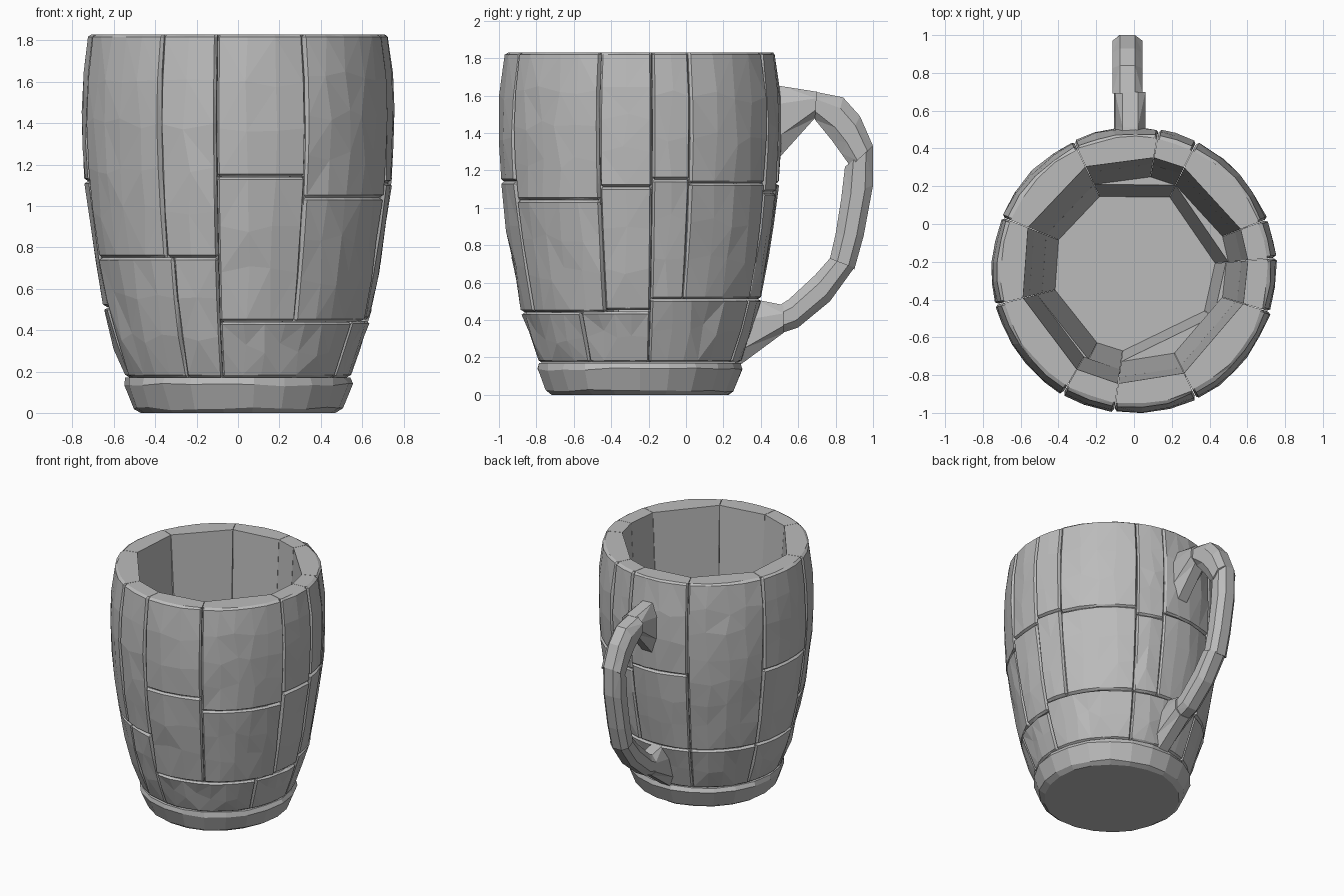
import bpy, bmesh, math, random

random.seed(4)
if "Cube" in bpy.data.objects:
    bpy.data.objects.remove(bpy.data.objects["Cube"], do_unlink=True)

CY = -0.245      # axis of the cup in y
TOP = 1.83
OUTER = [(0.17, 0.54), (0.44, 0.635), (0.75, 0.695), (1.1, 0.742),
         (1.4, 0.757), (1.6, 0.752), (1.83, 0.722)]
INNER = [(0.17, 0.43), (0.5, 0.50), (1.1, 0.57), (1.83, 0.605)]

stone = bpy.data.materials.new("grey stone")
stone.use_nodes = True
grey = (0.5, 0.5, 0.5, 1)
stone.diffuse_color = grey
stone.node_tree.nodes["Principled BSDF"].inputs["Base Color"].default_value = grey


def radius(table, z):
    for (za, ra), (zb, rb) in zip(table, table[1:]):
        if z <= zb:
            return ra + (rb - ra) * (z - za) / (zb - za)
    return table[-1][1]


def polar(r, a, z):
    return (r * math.cos(a), CY + r * math.sin(a), z)


def finish(bm, name):
    bmesh.ops.recalc_face_normals(bm, faces=bm.faces[:])
    mesh = bpy.data.meshes.new(name)
    bm.to_mesh(mesh)
    bm.free()
    mesh.materials.append(stone)
    obj = bpy.data.objects.new(name, mesh)
    bpy.context.collection.objects.link(obj)


def steps(size, pitch, edge):
    # even steps with a narrow border strip at both ends
    n = max(2, round(size / pitch))
    mid = [edge + (size - 2 * edge) * i / n for i in range(n + 1)]
    return [0] + mid + [size]


def block(name, deg0, deg1, z0, z1):
    # curved outside with worn edges, flat plank inside
    bm = bmesh.new()
    a0, a1 = math.radians(deg0) + 0.002, math.radians(deg1) - 0.002
    us = steps(a1 - a0, 0.17, 0.016)
    vs = steps(z1 - z0, 0.2, 0.012)
    grid = []
    for j, v in enumerate(vs):
        row = []
        for i, u in enumerate(us):
            border = i in (0, len(us) - 1) or j in (0, len(vs) - 1)
            inside = 1 < i < len(us) - 2 and 1 < j < len(vs) - 2
            z, a = z0 + v, a0 + u
            r = radius(OUTER, z) + random.uniform(-0.005, 0.005)
            if border:
                r -= 0.016
            if inside:
                z += random.uniform(-0.035, 0.035)
                a += random.uniform(-0.03, 0.03)
            row.append(bm.verts.new(polar(r, a, z)))
        grid.append(row)
    skin = [bm.faces.new((p[i], p[i + 1], q[i + 1], q[i]))
            for p, q in zip(grid, grid[1:]) for i in range(len(us) - 1)]
    low = [bm.verts.new(polar(radius(INNER, z0), a, z0)) for a in (a0, a1)]
    high = [bm.verts.new(polar(radius(INNER, z1), a, z1)) for a in (a0, a1)]
    bm.faces.new((low[0], low[1], high[1], high[0]))
    bm.faces.new(grid[0] + [low[1], low[0]])
    bm.faces.new(grid[-1] + [high[1], high[0]])
    bm.faces.new([row[0] for row in grid] + [high[0], low[0]])
    bm.faces.new([row[-1] for row in grid] + [high[1], low[1]])
    bmesh.ops.triangulate(bm, faces=skin, quad_method='SHORT_EDGE')
    finish(bm, name)


# Wall staves: start angle, end angle, joint heights
staves = [(262, 296, (0.44, 1.14, TOP)), (296, 343, (0.44, 1.04, TOP)),
          (343, 365, (0.45, 1.11, TOP)), (5, 21, (0.51, 1.15, TOP)),
          (21, 64, (0.51, 1.13, TOP)), (64, 80, (0.51, 1.08, TOP)),
          (80, 115, (0.51, 1.13, TOP)), (115, 158, (0.51, TOP)),
          (158, 194, (0.51, 1.12, TOP)), (194, 240, (0.75, TOP)),
          (240, 262, (0.75, TOP))]
for a, b, joints in staves:
    for lo, hi in zip(joints, joints[1:]):
        block("wall_stave", a, b, lo + 0.002, hi)

# Bottom course of wider blocks
for a, b, hi in [(262, 330, 0.44), (330, 365, 0.445), (5, 64, 0.51), (64, 115, 0.51),
                 (115, 158, 0.51), (158, 194, 0.51), (194, 243, 0.75), (243, 262, 0.75)]:
    block("lower_block", a, b, 0.172, hi)

# Foot ring with solid floor
bm = bmesh.new()
rings = []
N = 22
for r, z in [(0.475, 0), (0.505, 0.02), (0.55, 0.135), (0.54, 0.17)]:
    ring = []
    for i in range(N):
        wobble = random.uniform(-0.008, 0.008)
        dz = wobble if 0 < z < 0.17 else 0
        ring.append(bm.verts.new(polar(r + wobble, math.tau * i / N, z + dz)))
    rings.append(ring)
for p, q in zip(rings, rings[1:]):
    for i in range(N):
        k = (i + 1) % N
        bm.faces.new((p[i], p[k], q[k], q[i]))
bm.faces.new(rings[0])
bm.faces.new(rings[-1])
finish(bm, "base_and_floor")


def handle_piece(name, x, half, sections):
    # loft of chamfered sections, each given by its outer and inner (y, z)
    shape = [(0, -.5), (0, .5), (.3, 1), (.75, 1), (1, .5), (1, -.5), (.75, -1), (.3, -1)]
    bm = bmesh.new()
    loops = []
    for (oy, oz), (iy, iz) in sections:
        loops.append([bm.verts.new((x + s * half, iy + (oy - iy) * t, iz + (oz - iz) * t))
                      for t, s in shape])
    for p, q in zip(loops, loops[1:]):
        for i in range(8):
            k = (i + 1) % 8
            bm.faces.new((p[i], p[k], q[k], q[i]))
    bm.faces.new(loops[0])
    bm.faces.new(loops[-1])
    bmesh.ops.triangulate(bm, faces=bm.faces[:])
    finish(bm, name)


# Handle, from the upper arm down to the foot
handle_piece("handle_arm", -0.02, 0.08, [
    ((.42, 1.66), (.42, 1.2)), ((.51, 1.65), (.51, 1.28)), ((.70, 1.62), (.69, 1.48))])
handle_piece("handle_bend", -0.035, 0.08, [
    ((.69, 1.62), (.69, 1.47)), ((.84, 1.59), (.78, 1.36)),
    ((.93, 1.49), (.83, 1.29)), ((1.0, 1.33), (.88, 1.22))])
handle_piece("handle_grip", -0.04, 0.075, [
    ((1.0, 1.33), (.85, 1.22)), ((1.0, 1.12), (.83, 1.05)),
    ((.95, .85), (.80, .86)), ((.90, .67), (.77, .73))])
handle_piece("handle_lower", -0.03, 0.075, [
    ((.90, .68), (.77, .73)), ((.77, .50), (.69, .64)),
    ((.60, .36), (.55, .51)), ((.51, .33), (.51, .485))])
handle_piece("handle_foot", -0.025, 0.08, [
    ((.52, .33), (.52, .48)), ((.29, .16), (.37, .51)), ((.24, .18), (.30, .48))])
